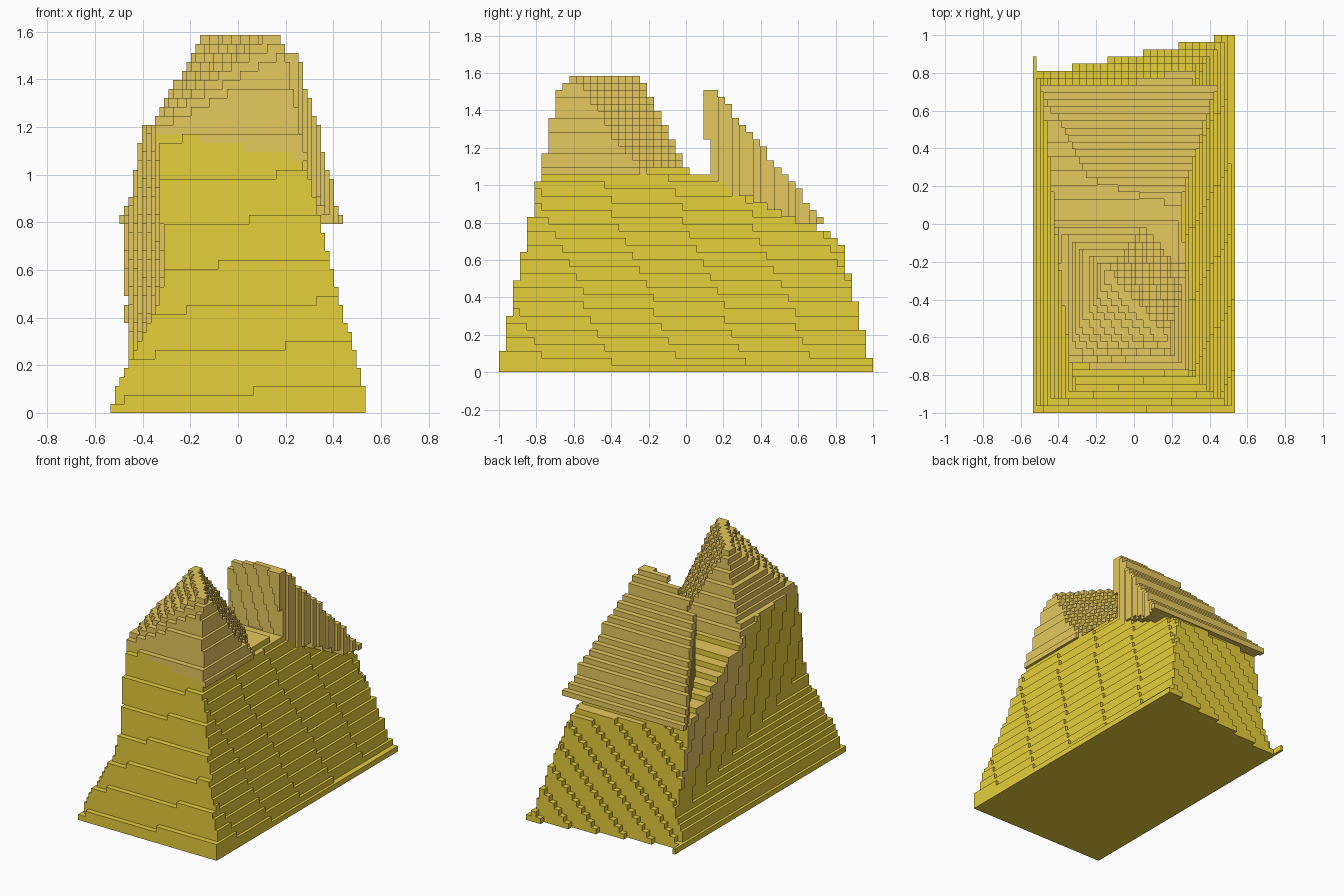
import bpy, bmesh

if "Cube" in bpy.data.objects:
    bpy.data.objects.remove(bpy.data.objects["Cube"])

# Block grid shared by all parts
NX, NY, NZ = 57, 53, 42
DX, DY, DZ = 1.07 / NX, 2.0 / NY, 1.585 / NZ


def centre(i, j, k):
    return -.535 + (i + .5) * DX, -1 + (j + .5) * DY, (k + .5) * DZ


def wall_x(y, z):
    return -.375 - .11 * y - .04 * z


def front_y(x, z):
    return -1 + .21 * (z - .07 * x)


def right_x(y, z):
    return .535 if z < DZ else .53 - .26 * z - .026 * y


# Tapered body: flared base, upright left wall, tilted back, sloped top
def in_body(x, y, z):
    if z < DZ and x < -.516:
        return y < .88
    left = min(-.55 + .45 * z, wall_x(y, z))
    return (left < x < right_x(y, z) and front_y(x, z) < y < .9 + .2 * x - .2 * z
            and z < min(1.12 - .19 * x, 1.09 - .45 * y))


# Front peak: diagonal ridge between roof planes, cut by leaning walls
def in_peak(x, y, z):
    d = .745 * (x + .157) + .667 * (y + .245)
    roof = min(1.6 + .88 * d, 1.6 - 1.6 * d, 1.6 - 1.9 * (y + .26))
    return (1.0 < z < roof and x < .18 + .21 * (1.58 - z)
            and (z > 1.07 or x < right_x(y, z))
            and x > max(-.37 + .6 * (z - 1.2), wall_x(y, z))
            and y > max(front_y(x, z), -.75 + .75 * (z - 1.17 - .5 * (x + .3))))


# Rear fin: upright front, steep back slope, widening to the rear
def in_fin(x, y, z):
    return (1.08 - .45 * y < z < min(1.69 - 1.2 * y, 1.51)
            and z > .79 and y > .18 - .3 * x + .1 * (1.3 - z)
            and -.10 - .55 * y < x < .21 + .31 * y)


def classify():
    cells = {}
    for i in range(NX):
        for j in range(NY):
            for k in range(NZ):
                p = centre(i, j, k)
                if in_body(*p):
                    cells[i, j, k] = "body"
                elif in_peak(*p):
                    cells[i, j, k] = "front_peak"
                elif in_fin(*p):
                    cells[i, j, k] = "rear_fin"
    return cells


def material(name, rgb):
    m = bpy.data.materials.new(name)
    m.diffuse_color = (*rgb, 1)
    m.use_nodes = True
    m.node_tree.nodes["Principled BSDF"].inputs["Base Color"].default_value = m.diffuse_color
    return m


yellow = material("yellow", (.78, .62, .042))
tan = material("tan", (.78, .58, .112))

# The four corners of each block side
SIDES = {
    (1, 0, 0): ((1, 0, 0), (1, 1, 0), (1, 1, 1), (1, 0, 1)),
    (-1, 0, 0): ((0, 0, 0), (0, 0, 1), (0, 1, 1), (0, 1, 0)),
    (0, 1, 0): ((0, 1, 0), (0, 1, 1), (1, 1, 1), (1, 1, 0)),
    (0, -1, 0): ((0, 0, 0), (1, 0, 0), (1, 0, 1), (0, 0, 1)),
    (0, 0, 1): ((0, 0, 1), (1, 0, 1), (1, 1, 1), (0, 1, 1)),
    (0, 0, -1): ((0, 0, 0), (0, 1, 0), (1, 1, 0), (1, 0, 0)),
}


# Tan patch on the left wall and on the tops beside the fin
def tan_face(x, y, z, n):
    on_wall = x < wall_x(y, z) + .04 and z > .3
    if n == (0, -1, 0):
        return on_wall and y > front_y(x, z) + DY
    if n == (-1, 0, 0):
        return on_wall and y > -.1 and z > .65 - .35 * y
    return n == (0, 0, 1) and z > min(1.12 - .19 * x, 1.09 - .45 * y) - .05


def build(part, cells):
    bm = bmesh.new()
    verts = {}

    def vert(c):
        if c not in verts:
            verts[c] = bm.verts.new((-.535 + c[0] * DX, -1 + c[1] * DY, c[2] * DZ))
        return verts[c]

    for (i, j, k), owner in cells.items():
        if owner != part:
            continue
        for n, corners in SIDES.items():
            if (i + n[0], j + n[1], k + n[2]) in cells:
                continue
            f = bm.faces.new([vert((i + a, j + b, k + c)) for a, b, c in corners])
            if part != "body" or tan_face(*centre(i, j, k), n):
                f.material_index = 1
    mesh = bpy.data.meshes.new(part)
    bm.to_mesh(mesh)
    bm.free()
    mesh.materials.append(yellow)
    mesh.materials.append(tan)
    bpy.context.collection.objects.link(bpy.data.objects.new(part, mesh))


blocks = classify()
for name in ("body", "front_peak", "rear_fin"):
    build(name, blocks)
